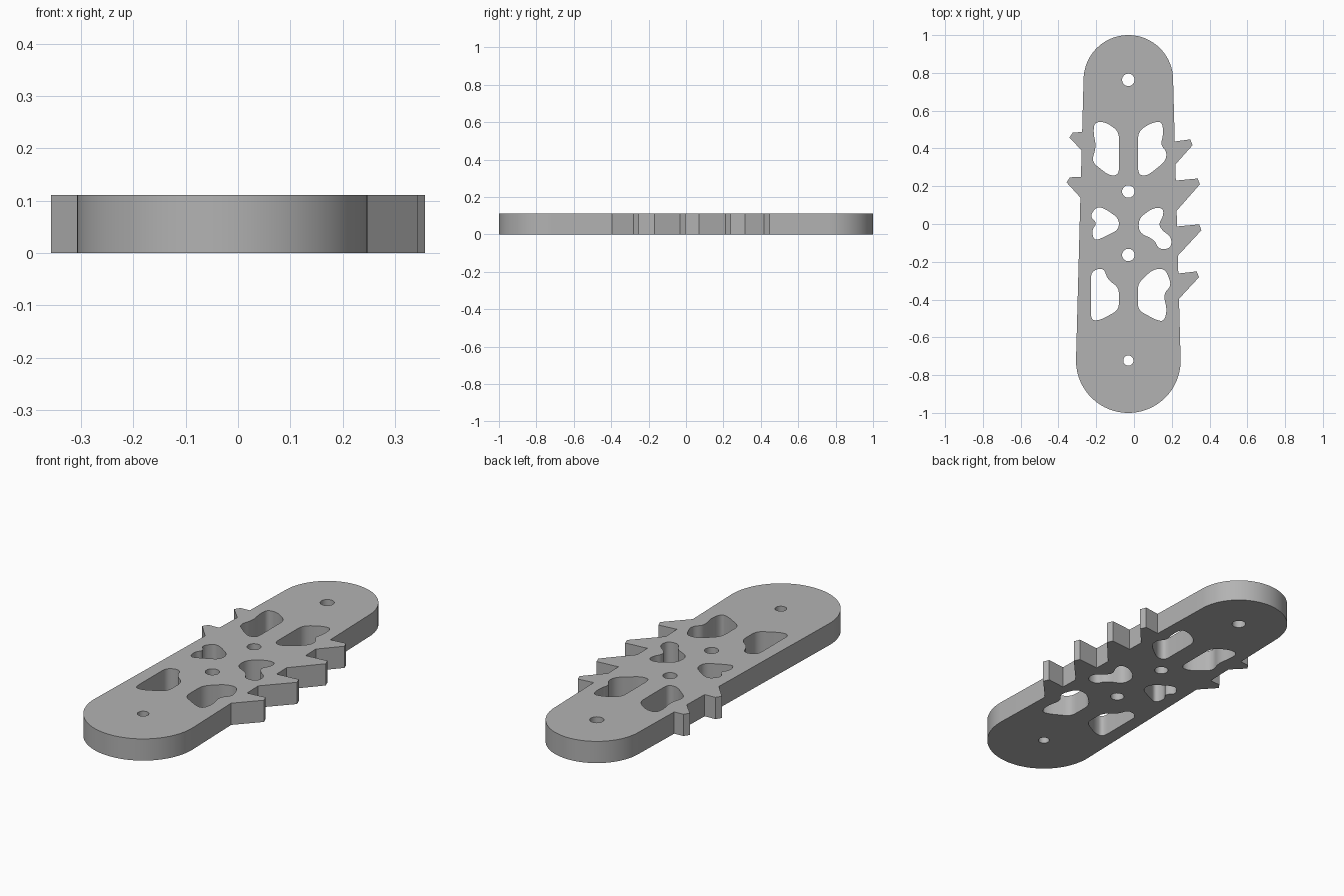
import bpy, bmesh, math
from mathutils import Vector

THICK = 0.111
AXIS = -0.03          # centre line of the plate
TOP_Y, TOP_R = 0.763, 0.237
LOW_Y, LOW_R = -0.723, 0.277

cube = bpy.data.objects.get("Cube")
if cube:
    bpy.data.objects.remove(cube, do_unlink=True)

material = bpy.data.materials.new("plain_grey")
material.use_nodes = True
grey = (0.45, 0.45, 0.45, 1)
material.diffuse_color = grey
material.node_tree.nodes["Principled BSDF"].inputs["Base Color"].default_value = grey


def arc(center_y, radius, start, end, steps):
    """Points along an arc centred on the plate axis, angles in degrees."""
    points = []
    for i in range(steps + 1):
        angle = math.radians(start + (end - start) * i / steps)
        points.append(Vector((AXIS + radius * math.cos(angle),
                              center_y + radius * math.sin(angle))))
    return points


def circle(center_y, radius):
    return arc(center_y, radius, 0, 360, 32)[:-1]


def side_x(y, side):
    """Edge of the tapered body at height y."""
    blend = (y - LOW_Y) / (TOP_Y - LOW_Y)
    return AXIS + side * (LOW_R + (TOP_R - LOW_R) * blend)


def tooth(side, y, tip, base_y, lift, drop, width):
    """Hooked tooth: nearly level upper edge, blunt tip, sloping lower edge."""
    return [Vector(p) for p in ((side_x(y, side), y),
                                (tip - side * width, y + lift),
                                (tip, y - drop),
                                (side_x(base_y, side), base_y))]


def rounded(corners, radius=0.035, steps=6):
    """Closed polygon with every corner rounded off."""
    corners = [Vector(c) for c in corners]
    points = []
    for i, corner in enumerate(corners):
        ends = []
        for other in (corners[i - 1], corners[(i + 1) % len(corners)]):
            edge = other - corner
            ends.append(corner + edge.normalized() * min(radius, edge.length * 0.48))
        for k in range(steps + 1):
            t = k / steps
            points.append(ends[0] * (1 - t) ** 2 + corner * 2 * t * (1 - t) + ends[1] * t * t)
    return points


# Outer outline, counter-clockwise from the right end of the top arc
outline = arc(TOP_Y, TOP_R, 0, 180, 48)
for y, tip, base_y in ((0.487, -0.342, 0.39), (0.25, -0.357, 0.14)):
    outline += tooth(-1, y, tip, base_y, -0.003, 0.03, 0.018)
outline += arc(LOW_Y, LOW_R, 180, 360, 48)
right_teeth = ((0.437, 0.31, 0.315), (0.23, 0.349, 0.07),
               (-0.013, 0.357, -0.168), (-0.262, 0.344, -0.396))
for y, tip, base_y in reversed(right_teeth):
    outline += reversed(tooth(1, y, tip, base_y, 0.011, 0.02, 0.012))

# Lightening pockets, left and right of the axis
upper_left = [(-.21, .54), (-.15, .54), (-.08, .49), (-.08, .26),
              (-.13, .255), (-.225, .33), (-.2, .41), (-.215, .48)]
upper_right = [(.022, .49), (.09, .535), (.15, .545), (.155, .47),
               (.14, .42), (.175, .38), (.165, .33), (.07, .255), (.022, .26)]
middle_left = [(-.235, .04), (-.2, .09), (-.16, .085), (-.08, .03), (-.08, -.03),
               (-.16, -.07), (-.21, -.09), (-.225, -.035), (-.195, .005)]
middle_right = [(.025, .03), (.1, .085), (.155, .085), (.155, .04), (.13, 0),
                (.15, -.035), (.2, -.07), (.195, -.13), (.13, -.135),
                (.11, -.085), (.025, -.045)]
lower_left = [(-.228, -.25), (-.16, -.23), (-.14, -.295), (-.08, -.335),
              (-.08, -.455), (-.18, -.51), (-.228, -.51)]
lower_right = [(.02, -.315), (.1, -.24), (.165, -.235), (.2, -.325),
               (.155, -.37), (.175, -.455), (.16, -.515), (.12, -.51), (.02, -.455)]
pockets = (upper_left, upper_right, middle_left, middle_right, lower_left, lower_right)

# Bolt holes along the axis
bolt_holes = ((TOP_Y, 0.033), (0.172, 0.033), (-0.164, 0.033), (LOW_Y, 0.027))

loops = [outline]
loops += [rounded(p) for p in pockets]
loops += [circle(y, r) for y, r in bolt_holes]

# Filled flat curve with holes, extruded to the plate thickness
curve = bpy.data.curves.new("toothed_plate", "CURVE")
curve.dimensions = "2D"
curve.fill_mode = "BOTH"
curve.extrude = THICK / 2
for loop in loops:
    spline = curve.splines.new("POLY")
    spline.points.add(len(loop) - 1)
    for point, co in zip(spline.points, loop):
        point.co = (co.x, co.y, 0, 1)
    spline.use_cyclic_u = True
plate = bpy.data.objects.new("toothed_plate", curve)
bpy.context.collection.objects.link(plate)

for other in bpy.context.selected_objects:
    other.select_set(False)
bpy.context.view_layer.objects.active = plate
plate.select_set(True)
bpy.ops.object.convert(target="MESH")
plate = bpy.context.view_layer.objects.active

# Weld walls to caps and stand the plate on the ground
bm = bmesh.new()
bm.from_mesh(plate.data)
bmesh.ops.remove_doubles(bm, verts=bm.verts, dist=0.0001)
bmesh.ops.recalc_face_normals(bm, faces=bm.faces)
bmesh.ops.translate(bm, verts=bm.verts, vec=(0, 0, THICK / 2))
bm.to_mesh(plate.data)
bm.free()

plate.data.materials.clear()
plate.data.materials.append(material)
for face in plate.data.polygons:
    face.material_index = 0
bpy.ops.object.shade_smooth_by_angle(angle=math.radians(30))
